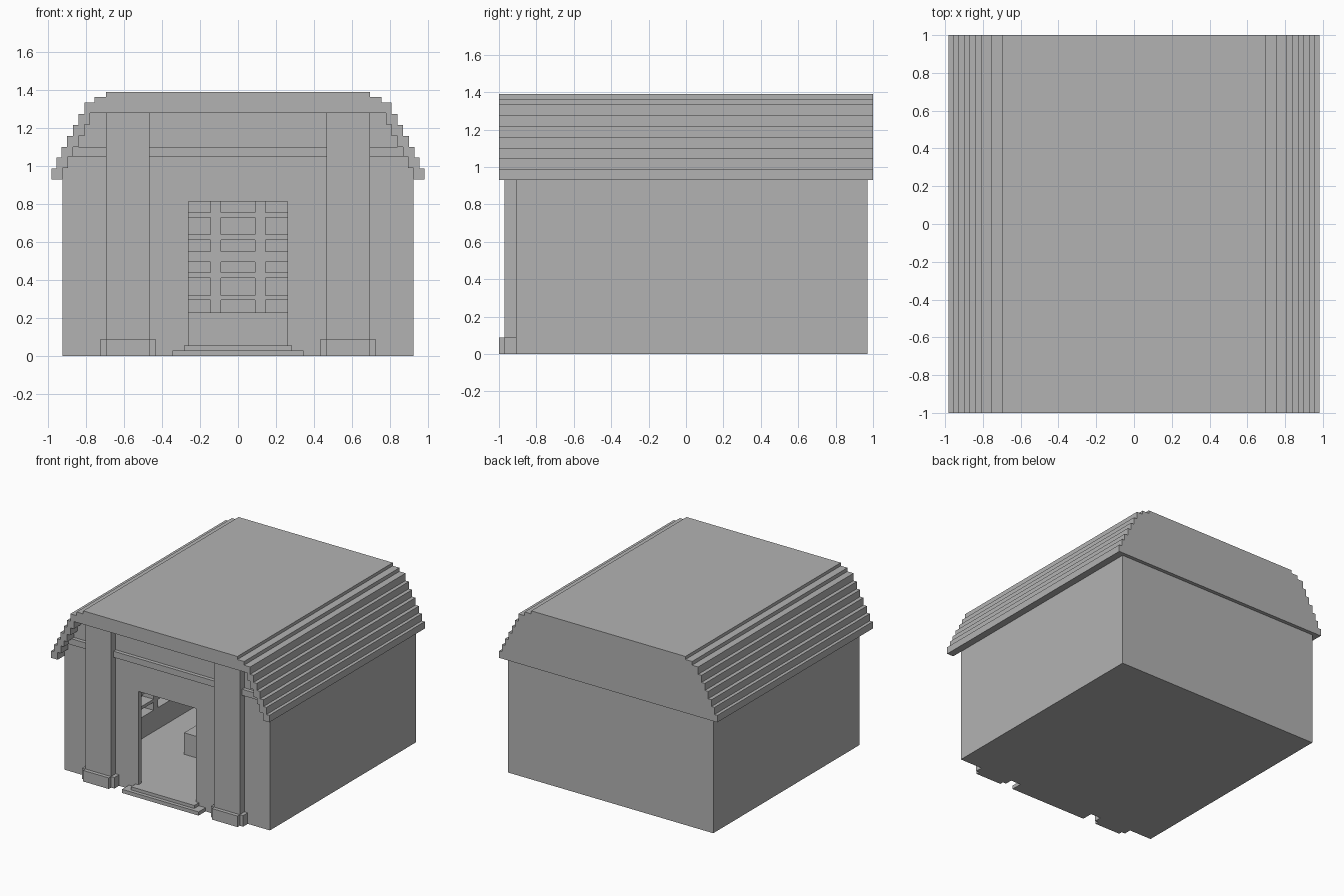
import bpy
import bmesh
from mathutils import Vector

cube = bpy.data.objects.get("Cube")
if cube:
    bpy.data.objects.remove(cube, do_unlink=True)

# One plain stone colour
stone = bpy.data.materials.new("grey_stone")
stone.use_nodes = True
GREY = (0.45, 0.45, 0.45, 1)
stone.diffuse_color = GREY
stone.node_tree.nodes["Principled BSDF"].inputs["Base Color"].default_value = GREY


def finish(name, bm):
    bmesh.ops.recalc_face_normals(bm, faces=bm.faces[:])
    mesh = bpy.data.meshes.new(name)
    bm.to_mesh(mesh)
    bm.free()
    mesh.materials.append(stone)
    obj = bpy.data.objects.new(name, mesh)
    bpy.context.collection.objects.link(obj)
    return obj


def boxes(name, *ranges):
    """One mesh of boxes, each given as x0, x1, y0, y1, z0, z1."""
    bm = bmesh.new()
    for x0, x1, y0, y1, z0, z1 in ranges:
        low, high = Vector((x0, y0, z0)), Vector((x1, y1, z1))
        verts = bmesh.ops.create_cube(bm, size=1)["verts"]
        for v in verts:
            v.co = (low + high) / 2 + v.co * (high - low)
    return finish(name, bm)


def prism(name, outline, y0, y1):
    """Extrude an x-z outline along y."""
    bm = bmesh.new()
    face = bm.faces.new([bm.verts.new((x, y0, z)) for x, z in outline])
    out = bmesh.ops.extrude_face_region(bm, geom=[face])["geom"]
    bmesh.ops.translate(bm, vec=(0, y1 - y0, 0),
                        verts=[v for v in out if isinstance(v, bmesh.types.BMVert)])
    return finish(name, bm)


def stairs(treads, bottom):
    """Symmetric stepped arch from the right-hand treads (x, z)."""
    half = []
    for i, (x, z) in enumerate(treads):
        below = treads[i + 1][1] if i + 1 < len(treads) else bottom
        half += [(x, z), (x, below)]
    return [(-x, z) for x, z in reversed(half)] + half


# Stepped roof shell and the solid core beneath it
EAVE = 0.93
outer = stairs([(0.695, 1.39), (0.755, 1.365), (0.81, 1.335), (0.84, 1.275),
                (0.87, 1.217), (0.9, 1.16), (0.93, 1.1), (0.957, 1.045),
                (0.983, 0.987)], EAVE)
inner = stairs([(0.78, 1.28), (0.81, 1.22), (0.84, 1.16), (0.87, 1.1),
                (0.895, 1.05), (0.925, 0.99)], EAVE)
prism("stepped_roof", outer + inner[::-1], -1, 1)
prism("gable_core", inner, -0.91, 1)

# Floor and walls, with a doorway in the front
FLOOR = 0.055
DOOR, LINTEL = 0.26, 0.815
boxes("floor", (-0.925, 0.925, -0.91, 0.97, 0, FLOOR))
boxes("front_wall",
      (-0.925, -DOOR, -0.91, -0.87, FLOOR, EAVE),
      (DOOR, 0.925, -0.91, -0.87, FLOOR, EAVE),
      (-DOOR, DOOR, -0.91, -0.87, LINTEL, EAVE))
boxes("back_wall", (-0.925, 0.925, 0.85, 0.97, FLOOR, EAVE))
for side, name in ((1, "left"), (-1, "right")):
    a, b = sorted((side * 0.8, side * 0.925))
    boxes(name + "_wall", (a, b, -0.87, 0.85, FLOOR, EAVE))

# Niche lattice lining the inner walls
RAILS = [(FLOOR, 0.23), (0.295, 0.32), (0.41, 0.44), (0.495, 0.55),
         (0.61, 0.64), (0.73, 0.755), (0.815, EAVE)]
PITCH, POST = 0.235, 0.0275


def lattice(start, end, bars):
    """Posts and rails as (u0, u1, z0, z1) along a wall."""
    mid = (start + end) / 2
    centres = [mid + (i - (bars - 1) / 2) * PITCH for i in range(bars)]
    posts = [(c - POST, c + POST) for c in centres]
    posts[0] = (start, posts[0][1])
    posts[-1] = (posts[-1][0], end)
    cells = [(u0, u1, FLOOR, EAVE) for u0, u1 in posts]
    for left, right in zip(posts, posts[1:]):
        cells += [(left[1], right[0], z0, z1) for z0, z1 in RAILS]
    return cells


boxes("back_niches", *[(u0, u1, 0.75, 0.85, z0, z1)
                       for u0, u1, z0, z1 in lattice(-0.8, 0.8, 6)])
for side, name in ((1, "left"), (-1, "right")):
    a, b = sorted((side * 0.7, side * 0.8))
    boxes(name + "_niches", *[(a, b, u0, u1, z0, z1)
                              for u0, u1, z0, z1 in lattice(-0.87, 0.75, 7)])

# Central plinth in the chamber
boxes("inner_plinth", (-0.29, 0.29, -0.28, 0.29, FLOOR, 0.23))

# Pillars with cross-shaped bases
for side, name in ((1, "left"), (-1, "right")):
    a, b = sorted((side * 0.465, side * 0.695))
    boxes(name + "_pillar", (a, b, -0.97, -0.91, 0, 1.28))
    boxes(name + "_pillar_base",
          (a, b, -1, -0.97, 0, 0.09),
          (a - 0.03, b + 0.03, -0.97, -0.91, 0, 0.09))

# Cornice between and beside the pillars
boxes("cornice", (-0.87, -0.695, -0.94, -0.91, 1.05, 1.1),
      (-0.465, 0.465, -0.94, -0.91, 1.05, 1.1),
      (0.695, 0.87, -0.94, -0.91, 1.05, 1.1))

# Door steps
boxes("lower_step", (-0.345, 0.345, -1, -0.91, 0, 0.03))
boxes("upper_step", (-0.285, 0.285, -0.97, -0.91, 0.03, FLOOR))
